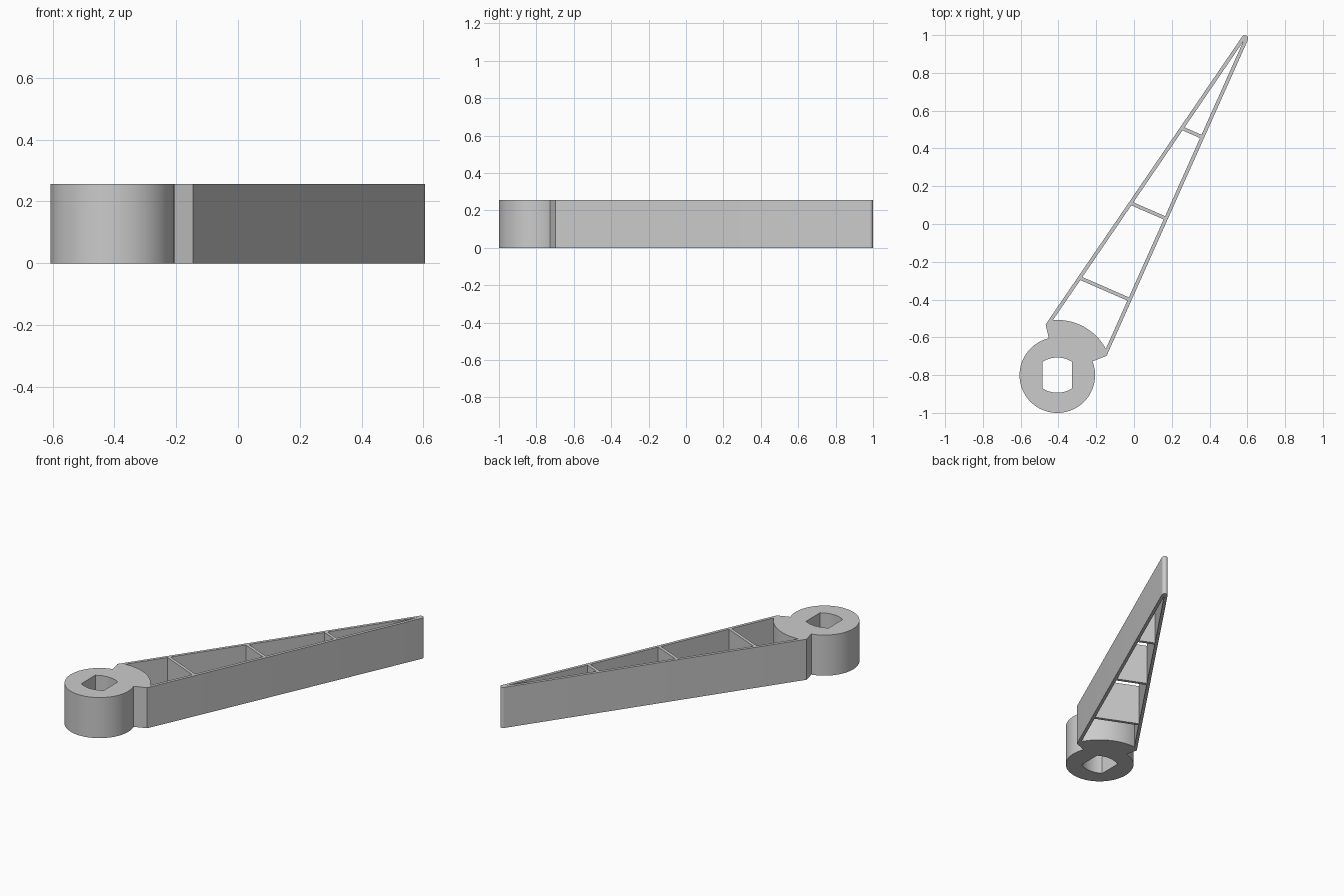
import bpy
import bmesh
from math import atan2, cos, pi, radians, sin
from mathutils import Vector
from mathutils.geometry import intersect_line_line_2d, intersect_line_sphere_2d

if "Cube" in bpy.data.objects:
    bpy.data.objects.remove(bpy.data.objects["Cube"])

HEIGHT = 0.256
WALL = 0.019
HUB, HUB_R, COLLAR_R = Vector((-0.406, -0.8)), 0.2, 0.292
TIP, TIP_R = Vector((0.587, 0.982)), 0.0175
LEFT_FOOT, RIGHT_FOOT = Vector((-0.468, -0.532)), Vector((-0.145, -0.698))


def arc(centre, radius, start, end, steps):
    angles = [start + (end - start) * i / steps for i in range(steps + 1)]
    return [centre + radius * Vector((cos(a), sin(a))) for a in angles]


def angle_of(v):
    return atan2(v.y, v.x)


def meet(line_a, line_b):
    """Crossing point of two lines, extended well past their ends."""
    (a, b), (c, d) = line_a, line_b
    return intersect_line_line_2d(a - (b - a), b + (b - a), c - (d - c) * 9, d + (d - c) * 9)


def shift(line, offset):
    return [p + offset for p in line]


# Outer edges of the two long walls, tangent to the rounded tip
left_dir = (TIP - LEFT_FOOT).normalized()
right_dir = (TIP - RIGHT_FOOT).normalized()
left_out = Vector((-left_dir.y, left_dir.x))
right_out = Vector((right_dir.y, -right_dir.x))
left_inner = shift([LEFT_FOOT, TIP + left_out * TIP_R], -left_out * WALL)
right_inner = shift([RIGHT_FOOT, TIP + right_out * TIP_R], -right_out * WALL)

# Silhouette: hub, foot shoulders and rounded tip
outline = arc(HUB, HUB_R, radians(103), radians(381.4), 72)
outline.append(RIGHT_FOOT)
outline += arc(TIP, TIP_R, angle_of(right_out), angle_of(left_out), 12)
outline.append(LEFT_FOOT)

# Hub bore: two flat sides with shallow bowed ends
BOW_R, BOW_HALF = 0.147, 0.565
bore = []
for side in (1, -1):
    centre = HUB + Vector((0, side * (0.093 - BOW_R)))
    middle = side * pi / 2
    bore += arc(centre, BOW_R, middle - BOW_HALF, middle + BOW_HALF, 12)

# Open bays between the cross ribs
ribs = [(Vector((-0.024, -0.4))), Vector((0.167, 0.03)), Vector((0.362, 0.46))]
bays = []


def collar_hit(line):
    hits = intersect_line_sphere_2d(line[0] - (line[1] - line[0]), line[1], HUB, COLLAR_R)
    return max((p for p in hits if p is not None), key=lambda p: p.y)


start_l, start_r = collar_hit(left_inner), collar_hit(right_inner)
near = arc(HUB, COLLAR_R, angle_of(start_l - HUB), angle_of(start_r - HUB), 24)
for foot in ribs:
    rib = [foot, foot - right_out * 0.1]
    low = shift(rib, -right_dir * WALL / 2)
    high = shift(rib, right_dir * WALL / 2)
    bays.append(near + [meet(right_inner, low), meet(left_inner, low)])
    near = [meet(left_inner, high), meet(right_inner, high)]
bays.append(near + [meet(left_inner, right_inner)])

# Extrude the filled profile into the solid arm
curve = bpy.data.curves.new("braced_arm", "CURVE")
curve.dimensions = "2D"
curve.fill_mode = "BOTH"
curve.extrude = HEIGHT / 2
for loop in [outline, bore] + bays:
    spline = curve.splines.new("POLY")
    spline.points.add(len(loop) - 1)
    for point, p in zip(spline.points, loop):
        point.co = (p.x, p.y, 0, 1)
    spline.use_cyclic_u = True

arm = bpy.data.objects.new("braced_arm", curve)
bpy.context.collection.objects.link(arm)
bpy.ops.object.select_all(action="DESELECT")
arm.select_set(True)
bpy.context.view_layer.objects.active = arm
bpy.ops.object.convert(target="MESH")
arm = bpy.context.object

bm = bmesh.new()
bm.from_mesh(arm.data)
bmesh.ops.remove_doubles(bm, verts=bm.verts, dist=0.0002)
bmesh.ops.translate(bm, verts=bm.verts, vec=(0, 0, HEIGHT / 2))
bmesh.ops.recalc_face_normals(bm, faces=bm.faces)
bm.to_mesh(arm.data)
bm.free()
bpy.ops.object.shade_smooth_by_angle(angle=radians(30))

# Plain grey finish
grey = bpy.data.materials.new("plain_grey")
grey.use_nodes = True
colour = (0.6, 0.6, 0.6, 1)
grey.diffuse_color = colour
grey.node_tree.nodes["Principled BSDF"].inputs["Base Color"].default_value = colour
arm.data.materials.clear()
arm.data.materials.append(grey)
